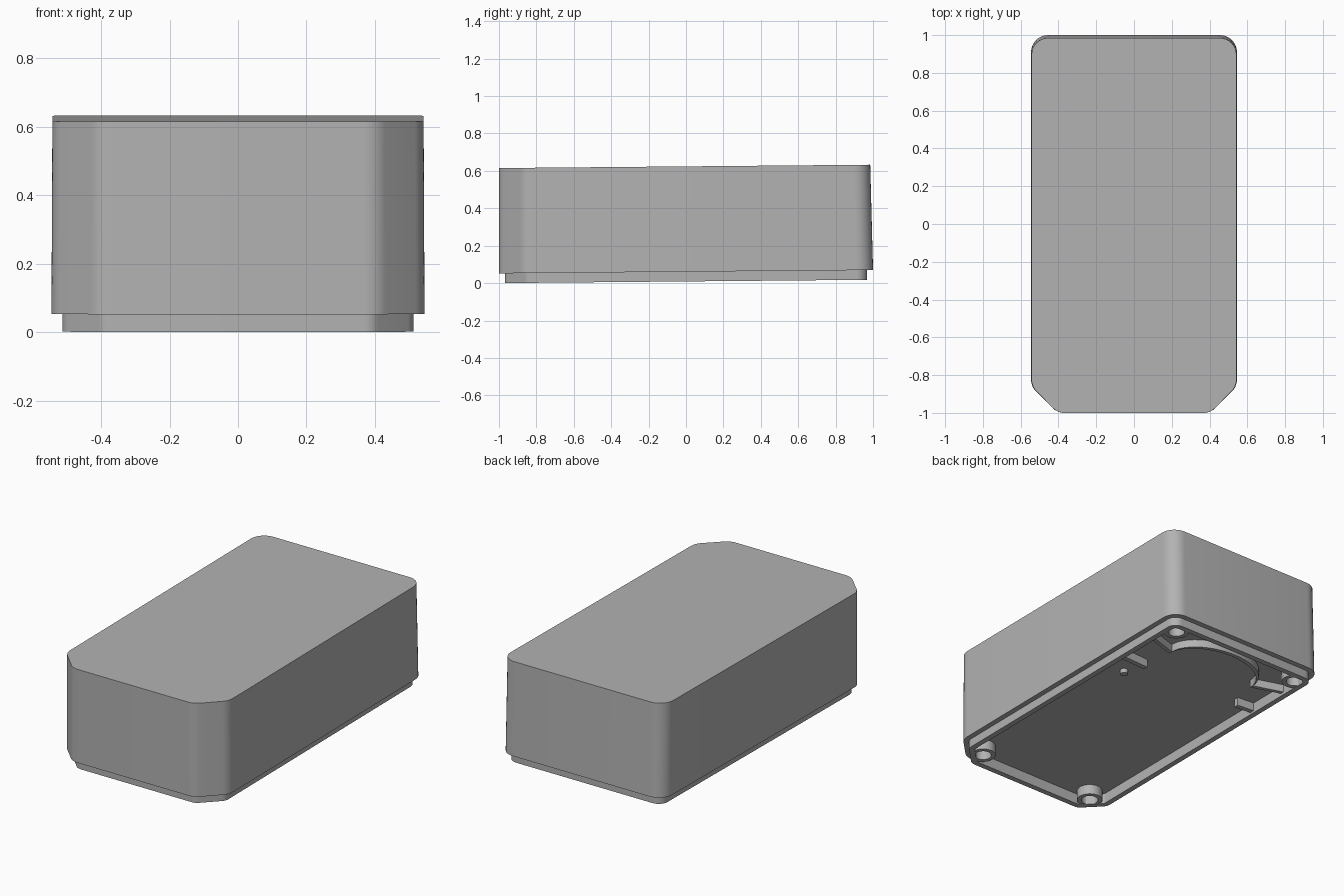
import bpy, bmesh, math

cube = bpy.data.objects.get("Cube")
if cube:
    bpy.data.objects.remove(cube)

grey = bpy.data.materials.new("plain grey")
grey.use_nodes = True
colour = (0.45, 0.45, 0.45, 1)
grey.diffuse_color = colour
grey.node_tree.nodes["Principled BSDF"].inputs["Base Color"].default_value = colour

SLOPE = 0.009     # the case leans gently, rising towards the back
RIM, SEAM, TOP, FLOOR = 0.009, 0.061, 0.624, 0.072
RADIUS = 0.09


def outline(inset, taper=0.0):
    """Plan of the case: rounded back corners, softened chamfers in front."""
    right = [(0.368, -0.91, -90, -45), (0.455, -0.823, -45, 0), (0.455, 0.91, 0, 90)]
    left = [(-x, y, 180 - b, 180 - a) for x, y, a, b in reversed(right)]
    points = []
    for cx, cy, a, b in right + left:
        for i in range(9):
            t = math.radians(a + (b - a) * i / 8)
            r = RADIUS - inset
            x, y = cx + r * math.cos(t), cy + r * math.sin(t)
            points.append((x * (1 - taper), y - taper * 3 * max(y, 0)))
    return points


def circle(cx, cy, r, n=32):
    return [(cx + r * math.cos(math.tau * i / n), cy + r * math.sin(math.tau * i / n))
            for i in range(n)]


def loft(name, sections, caps=True, closed=False):
    """Skin a stack of (plan, height) loops, each leaning with the case."""
    bm = bmesh.new()
    loops = [[bm.verts.new((x, y, z + SLOPE * y)) for x, y in plan] for plan, z in sections]
    pairs = list(zip(loops, loops[1:]))
    if closed:
        pairs.append((loops[-1], loops[0]))
    for a, b in pairs:
        for i in range(len(a)):
            j = (i + 1) % len(a)
            bm.faces.new((a[i], a[j], b[j], b[i]))
    if caps:
        bm.faces.new(loops[0])
        bm.faces.new(loops[-1])
    bmesh.ops.recalc_face_normals(bm, faces=bm.faces)
    mesh = bpy.data.meshes.new(name)
    bm.to_mesh(mesh)
    bm.free()
    mesh.materials.append(grey)
    obj = bpy.data.objects.new(name, mesh)
    bpy.context.collection.objects.link(obj)
    bpy.ops.object.select_all(action="DESELECT")
    obj.select_set(True)
    bpy.context.view_layer.objects.active = obj
    bpy.ops.object.shade_smooth_by_angle(angle=math.radians(30))
    return obj


def wall(name, path, half, low):
    """Upright rib of even thickness following a plan path."""
    side = [(x, y + half) for x, y in path]
    back = [(x, y - half) for x, y in reversed(path)]
    return loft(name, [(side + back, low), (side + back, FLOOR + 0.005)])


# Case: top, tapered sides, stepped lip and shallow recess beneath
loft("case", [
    (outline(0, 0.005), TOP), (outline(0), SEAM), (outline(0.032), SEAM),
    (outline(0.032), RIM), (outline(0.065), RIM), (outline(0.065), FLOOR)])

# Screw bosses in the four corners
for side, label in ((1, "left"), (-1, "right")):
    for x, y, end in ((0.437, 0.895, "back"), (0.395, -0.862, "front")):
        outer, inner = circle(side * x, y, 0.072), circle(side * x, y, 0.047)
        loft(f"{end}_{label}_boss", [
            (outer, FLOOR + 0.01), (outer, RIM + 0.003),
            (inner, RIM + 0.003), (inner, FLOOR + 0.01)], caps=False, closed=True)

    # Short locating tabs on the side walls
    depth = 0.30 if side > 0 else 0.37
    wall(f"{label}_tab", [(side * 0.49, 0.47), (side * depth, 0.46)], 0.015, 0.022)

# Curved partition at the back
arc = [(0.30 * math.cos(math.pi * i / 24), 0.68 + 0.20 * math.sin(math.pi * i / 24))
       for i in range(25)]
wall("curved_partition", [(0.49, 0.74)] + arc + [(-0.49, 0.74)], 0.012, 0.025)

# Small locating pin
pin = circle(0.325, 0.30, 0.022, 20)
loft("locating_pin", [(pin, FLOOR + 0.005), (pin, 0.045)])
